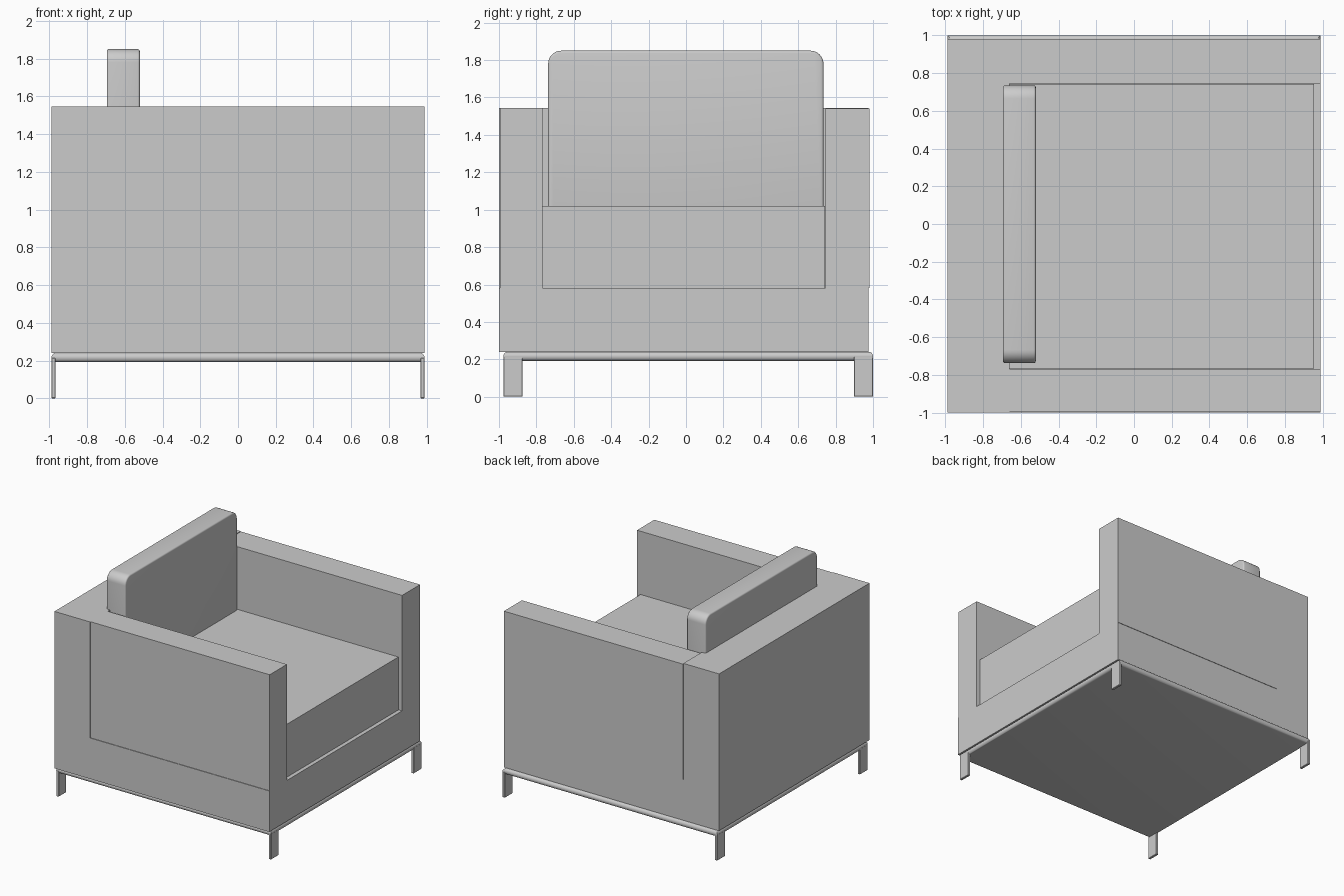
import bpy, bmesh, math

if "Cube" in bpy.data.objects:
    bpy.data.objects.remove(bpy.data.objects["Cube"])


def finish(name, bm, smooth=False):
    bmesh.ops.recalc_face_normals(bm, faces=bm.faces)
    me = bpy.data.meshes.new(name)
    bm.to_mesh(me)
    bm.free()
    ob = bpy.data.objects.new(name, me)
    bpy.context.collection.objects.link(ob)
    if smooth:
        bpy.ops.object.select_all(action='DESELECT')
        ob.select_set(True)
        bpy.context.view_layer.objects.active = ob
        bpy.ops.object.shade_smooth_by_angle(angle=math.radians(35))
    return ob


def box_mesh(x, y, z):
    bm = bmesh.new()
    bmesh.ops.create_cube(bm, size=1)
    for v in bm.verts:
        v.co = [lo + (c + 0.5) * (hi - lo) for c, (lo, hi) in zip(v.co, (x, y, z))]
    return bm


def box(name, x, y, z):
    return finish(name, box_mesh(x, y, z))


def bevel(bm, pick, width, segments):
    edges = [e for e in bm.edges if pick(e)]
    bmesh.ops.bevel(bm, geom=edges, offset=width, segments=segments,
                    profile=0.5, affect='EDGES', clamp_overlap=True)


# Upholstered body: base, back and two arms
box("base", (-0.988, 0.988), (-1.0, 0.977), (0.24, 0.58))
box("back", (-0.988, -0.66), (-1.0, 0.977), (0.58, 1.545))
box("front_arm", (-0.66, 0.988), (-0.995, -0.768), (0.58, 1.545))
box("rear_arm", (-0.66, 0.988), (0.745, 0.981), (0.58, 1.54))

# Seat cushion
box("seat_cushion", (-0.66, 0.955), (-0.766, 0.743), (0.58, 1.02))

# Back cushion: large rounded outline, then softened front and rear rims
bm = box_mesh((-0.695, -0.52), (-0.737, 0.735), (0.93, 1.85))
bevel(bm, lambda e: abs(e.verts[0].co.x - e.verts[1].co.x) > 0.1, 0.07, 8)
bevel(bm, lambda e: abs(e.verts[0].co.x - e.verts[1].co.x) < 1e-5, 0.012, 3)
finish("back_cushion", bm, smooth=True)

# Bottom frame with a fully rounded rim
bm = box_mesh((-0.988, 0.988), (-0.977, 1.0), (0.192, 0.24))
bevel(bm, lambda e: abs(e.verts[0].co.z - e.verts[1].co.z) < 1e-5, 0.0235, 5)
finish("bottom_frame", bm, smooth=True)

# Flat plate legs at the four corners
for side, x in (("left", (-0.988, -0.966)), ("right", (0.966, 0.988))):
    for end, y in (("front", (-0.977, -0.875)), ("rear", (0.897, 1.0))):
        bm = box_mesh(x, y, (0.0, 0.215))
        bevel(bm, lambda e: True, 0.003, 1)
        finish(f"{end}_{side}_leg", bm)
